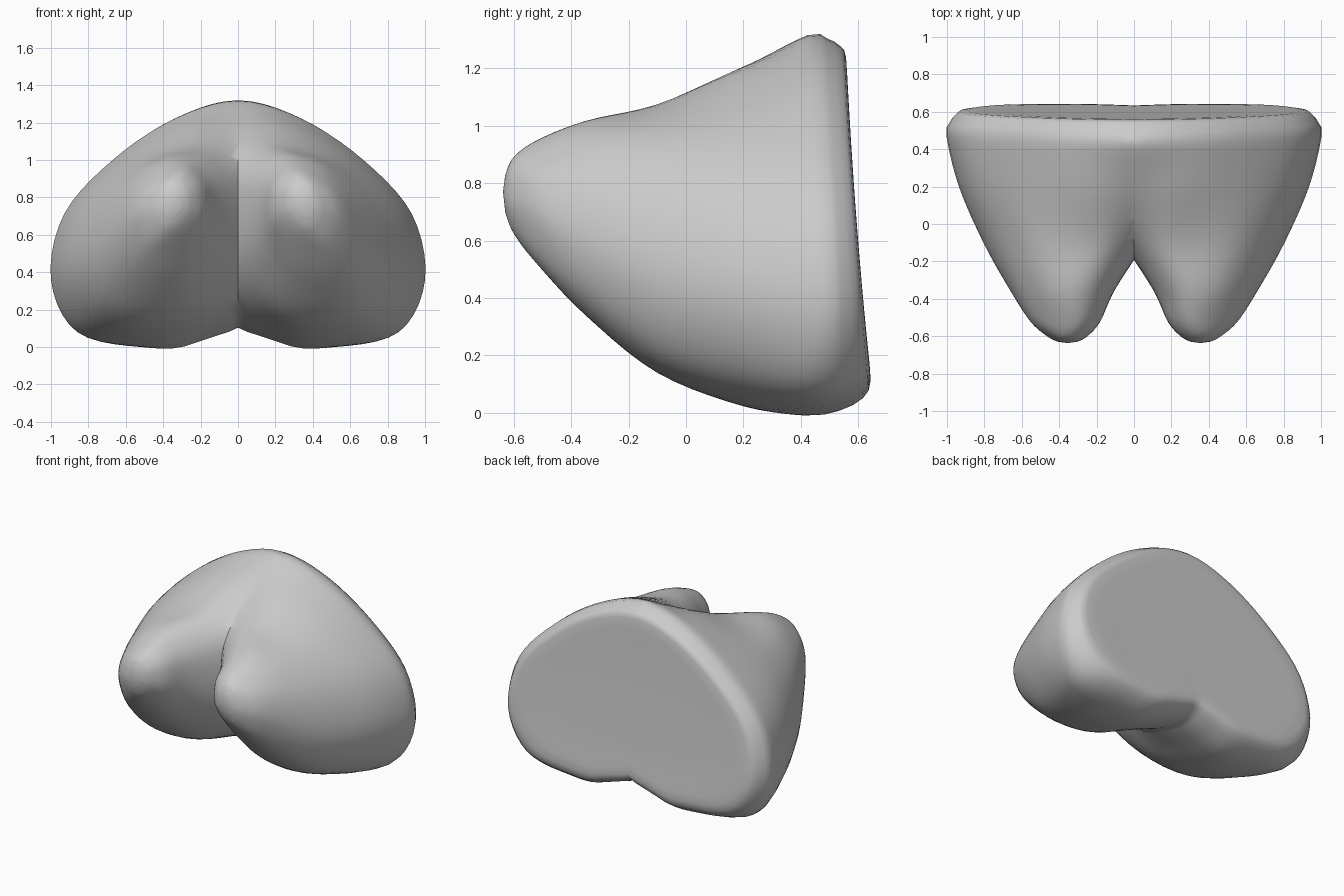
import bpy, bmesh, math
from mathutils import Vector

if "Cube" in bpy.data.objects:
    bpy.data.objects.remove(bpy.data.objects["Cube"])

# Cross-sections (x, z) of one lobe, from its front tip to the back edge
SECTIONS = [
    (-0.60, [(.295, .875), (.345, .89), (.40, .87), (.445, .81), (.465, .73),
             (.44, .66), (.385, .625), (.315, .65), (.255, .725), (.255, .82)]),
    (-0.52, [(.26, .93), (.34, .947), (.435, .905), (.52, .82), (.555, .69),
             (.51, .56), (.42, .52), (.29, .56), (.19, .68), (.19, .84)]),
    (-0.35, [(.20, .98), (.33, 1.015), (.485, .95), (.62, .79), (.665, .58),
             (.60, .40), (.44, .34), (.25, .40), (.12, .59), (.11, .84)]),
    (-0.10, [(.08, 1.04), (.26, 1.07), (.54, .975), (.74, .755), (.805, .46),
             (.70, .22), (.48, .14), (.20, .20), (-.03, .47), (-.05, .88)]),
    (0.20, [(0, 1.20), (.28, 1.18), (.62, .995), (.86, .735), (.935, .40),
            (.80, .12), (.50, .025), (.20, .08), (-.20, .34), (-.25, 1.14)]),
]
BACK = [(0, 1.315), (.34, 1.22), (.67, 1.0), (.93, .71), (1.0, .36),
        (.86, .08), (.52, .0), (.22, .025), (-.20, .29), (-.34, 1.22)]
TIP = Vector((.355, -.637, .77))


def spline(a, b, c, d, t):
    return 0.5 * (2 * b + (c - a) * t + (2 * a - 5 * b + 4 * c - d) * t * t
                  + (3 * b - a - 3 * c + d) * t ** 3)


def smooth_loop(pts, steps=5):
    n = len(pts)
    return [spline(pts[i - 1], pts[i], pts[(i + 1) % n], pts[(i + 2) % n], s / steps)
            for i in range(n) for s in range(steps)]


def back_ring(angle, shrink=1.0):
    # rounded rim, softer low down; the back leans forward towards the top
    ring = []
    for x, z in BACK:
        low = max(0, (.45 - z) / .45)
        scale = (1 - (.11 + .09 * low) * (1 - math.cos(angle))) * shrink
        depth = (.13 + .11 * low) * (1 - math.sin(angle))
        x, z = .1 + (x - .1) * scale, .6 + (z - .6) * scale
        ring.append(Vector((x, .655 - .11 * z + .025 * z * z - depth, z)))
    return ring


rings = [[Vector((x, y, z)) for x, z in pts] for y, pts in SECTIONS]
# rounded nose
nose = [Vector((TIP.x + (p.x - TIP.x) * .5, -.629, TIP.z + (p.z - TIP.z) * .5))
        for p in rings[0]]
rings.insert(0, nose)
# rim and back face
rings += [back_ring(math.radians(d)) for d in (0, 30, 60, 90)]
rings += [back_ring(math.pi / 2, s) for s in (.75, .4, .05)]
rings = [smooth_loop(r) for r in rings]

# Smooth the loft lengthwise
loft = []
last = len(rings) - 1
for i in range(last):
    quad = [rings[min(max(k, 0), last)] for k in (i - 1, i, i + 1, i + 2)]
    steps = 5 if i < 6 else 2
    for s in range(steps):
        loft.append([spline(*p, s / steps) for p in zip(*quad)])
loft.append(rings[last])

# Skin one lobe
bm = bmesh.new()
grid = [[bm.verts.new(p) for p in ring] for ring in loft]
n = len(grid[0])
for r0, r1 in zip(grid, grid[1:]):
    for j in range(n):
        bm.faces.new((r0[j], r0[(j + 1) % n], r1[(j + 1) % n], r1[j]))
tip = bm.verts.new(TIP)
for j in range(n):
    bm.faces.new((tip, grid[0][(j + 1) % n], grid[0][j]))
bm.faces.new(grid[-1])
bmesh.ops.recalc_face_normals(bm, faces=bm.faces)

# Trim at the centre plane, then mirror
bmesh.ops.bisect_plane(bm, geom=bm.verts[:] + bm.edges[:] + bm.faces[:],
                       plane_co=(0, 0, 0), plane_no=(1, 0, 0), clear_inner=True)
mesh = bpy.data.meshes.new("twin_lobe_body")
bm.to_mesh(mesh)
bm.free()
body = bpy.data.objects.new("twin_lobe_body", mesh)
bpy.context.collection.objects.link(body)
mirror = body.modifiers.new("mirror", 'MIRROR')
mirror.use_clip = True
mirror.merge_threshold = .002
bpy.context.view_layer.objects.active = body
body.select_set(True)
bpy.ops.object.modifier_apply(modifier="mirror")
bpy.ops.object.shade_smooth_by_angle(angle=math.radians(60))
